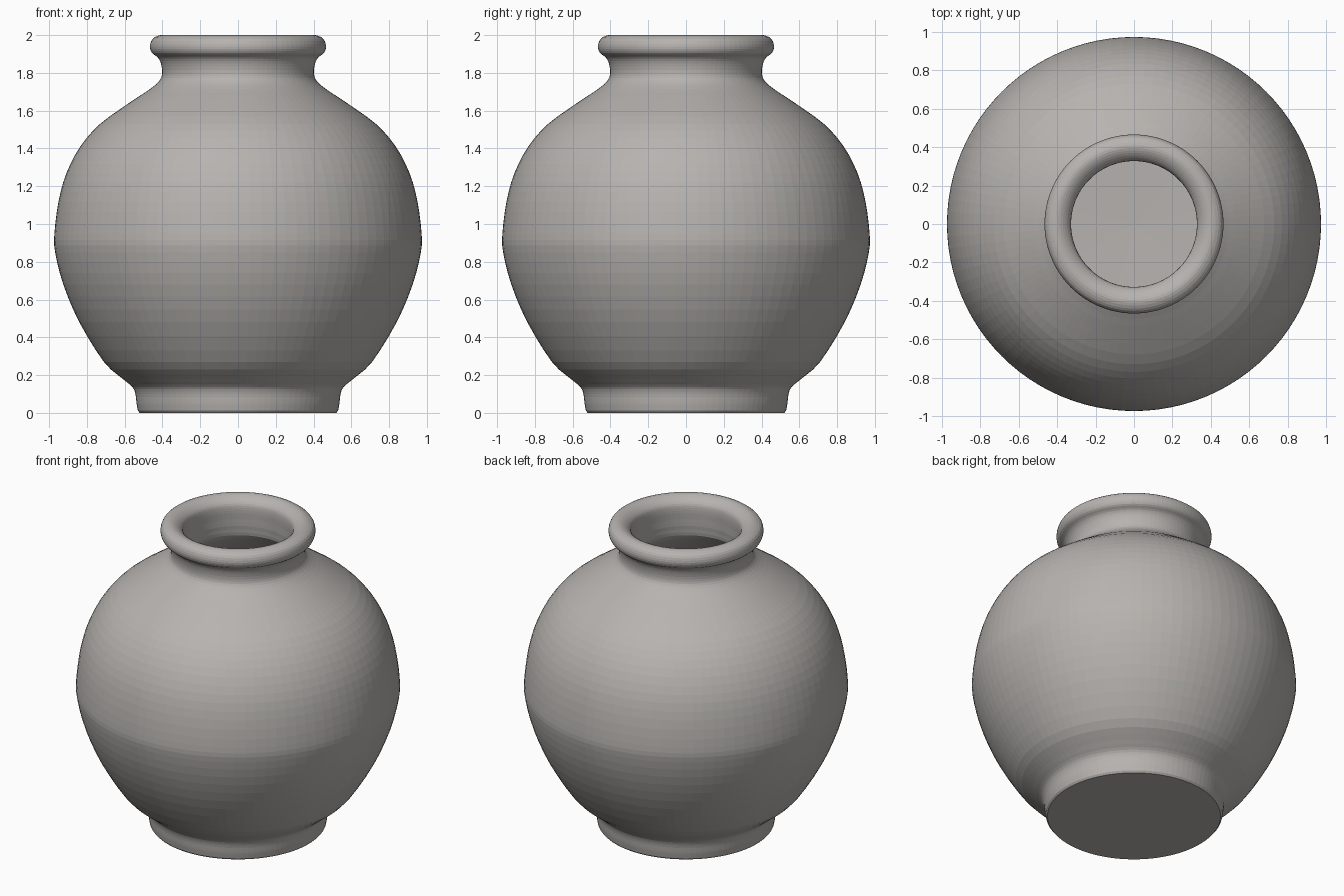
import bpy, bmesh, math
from mathutils import Vector

if "Cube" in bpy.data.objects:
    bpy.data.objects.remove(bpy.data.objects["Cube"])

SEGMENTS = 96

# One colour: warm grey clay
clay = bpy.data.materials.new("warm grey clay")
clay.diffuse_color = (0.47, 0.45, 0.43, 1.0)
clay.use_nodes = True
clay.node_tree.nodes["Principled BSDF"].inputs["Base Color"].default_value = clay.diffuse_color


def smooth_curve(points, steps):
    """Catmull-Rom curve through (radius, height) points."""
    p = [Vector(q) for q in points]
    p = [2 * p[0] - p[1]] + p + [2 * p[-1] - p[-2]]
    out = []
    for a, b, c, d in zip(p, p[1:], p[2:], p[3:]):
        for i in range(steps):
            t = i / steps
            out.append(0.5 * (2 * b + (c - a) * t + (2 * a - 5 * b + 4 * c - d) * t ** 2
                              + (3 * b - a - 3 * c + d) * t ** 3))
    return out + [p[-2]]


def lathe(name, profile):
    """Spin a profile about z; it starts and ends on the axis."""
    bm = bmesh.new()
    verts = [bm.verts.new((r, 0, z)) for r, z in profile]
    edges = [bm.edges.new(pair) for pair in zip(verts, verts[1:])]
    bmesh.ops.spin(bm, geom=verts + edges, cent=(0, 0, 0), axis=(0, 0, 1),
                   angle=2 * math.pi, steps=SEGMENTS)
    bmesh.ops.remove_doubles(bm, verts=bm.verts, dist=0.0005)
    bmesh.ops.recalc_face_normals(bm, faces=bm.faces)
    mesh = bpy.data.meshes.new(name)
    bm.to_mesh(mesh)
    bm.free()
    mesh.materials.append(clay)
    obj = bpy.data.objects.new(name, mesh)
    bpy.context.collection.objects.link(obj)
    return obj


# Foot, belly and shoulder
outside = [(0.53, 0.012), (0.537, 0.05), (0.543, 0.10), (0.56, 0.138), (0.61, 0.18),
           (0.71, 0.27), (0.84, 0.48), (0.925, 0.68), (0.968, 0.85), (0.972, 0.95),
           (0.95, 1.12), (0.908, 1.27), (0.835, 1.41), (0.73, 1.53), (0.57, 1.645),
           (0.465, 1.715), (0.415, 1.76)]
# Neck and rolled rim
rim = [(0.402, 1.80), (0.408, 1.85), (0.425, 1.882), (0.455, 1.905), (0.466, 1.94),
       (0.452, 1.98), (0.41, 2.0), (0.37, 1.99), (0.337, 1.96), (0.328, 1.92),
       (0.33, 1.86), (0.335, 1.79)]
# Hollow inside, a constant wall thickness in from the belly
inside = [(0.36, 1.72), (0.52, 1.59), (0.67, 1.48), (0.77, 1.37), (0.84, 1.24),
          (0.89, 1.08), (0.90, 0.90), (0.86, 0.69), (0.77, 0.49), (0.64, 0.30),
          (0.52, 0.18), (0.42, 0.12)]

profile = [(0, 0), (0.52, 0)] + smooth_curve(outside + rim + inside, 3) + [(0, 0.11)]
vase = lathe("vase", profile)
